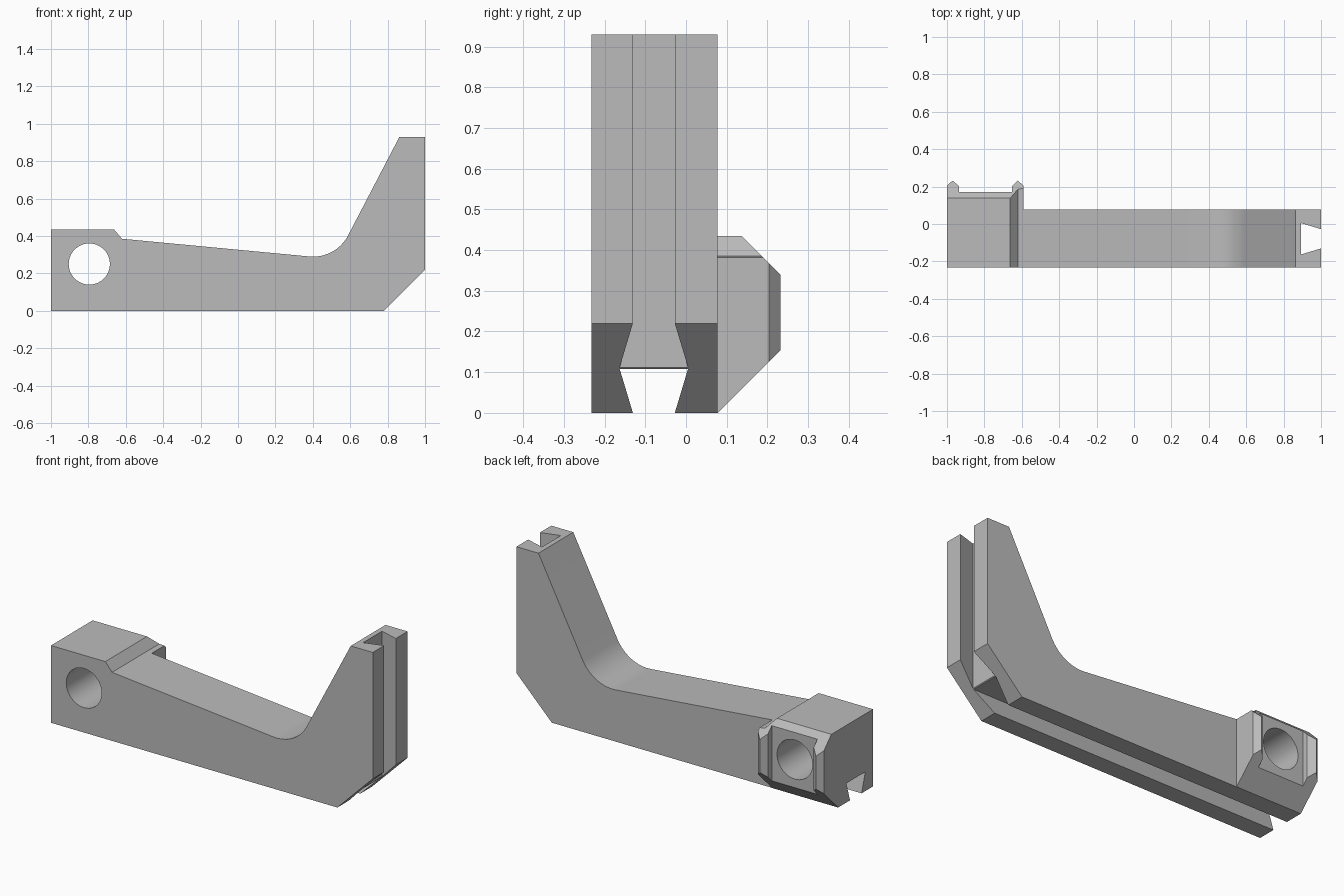
import bpy, bmesh
from math import pi, cos, sin, radians
from mathutils import Vector

cube = bpy.data.objects.get("Cube")
if cube:
    bpy.data.objects.remove(cube)

grey = bpy.data.materials.new("plain_grey")
grey.use_nodes = True
colour = (0.5, 0.5, 0.5, 1)
grey.diffuse_color = colour
grey.node_tree.nodes["Principled BSDF"].inputs["Base Color"].default_value = colour


def prism(name, outline, axis, low, high):
    """Extrude a 2D outline along the given axis (the other two axes in order)."""
    def place(p, depth):
        co = list(p)
        co.insert("xyz".index(axis), depth)
        return co
    bm = bmesh.new()
    face = bm.faces.new([bm.verts.new(place(p, low)) for p in outline])
    moved = bmesh.ops.extrude_face_region(bm, geom=[face])["geom"]
    verts = [v for v in moved if isinstance(v, bmesh.types.BMVert)]
    bmesh.ops.translate(bm, verts=verts, vec=place((0, 0), high - low))
    bmesh.ops.recalc_face_normals(bm, faces=bm.faces)
    mesh = bpy.data.meshes.new(name)
    bm.to_mesh(mesh)
    bm.free()
    mesh.materials.append(grey)
    obj = bpy.data.objects.new(name, mesh)
    bpy.context.collection.objects.link(obj)
    return obj


def fillet(before, corner, after, reach, steps=16):
    """Points of an arc tangent to both edges at a corner."""
    before, corner, after = map(Vector, (before, corner, after))
    a, b = (before - corner).normalized(), (after - corner).normalized()
    half = a.angle(b) / 2
    radius = reach * sin(half) / cos(half)
    centre = corner + (a + b).normalized() * reach / cos(half)
    start, end = corner + a * reach - centre, corner + b * reach - centre
    sweep = pi - 2 * half
    return [centre + (start * sin(sweep * (1 - i / steps))
                      + end * sin(sweep * i / steps)) / sin(sweep)
            for i in range(steps + 1)]


def cut(target, cutter):
    cutter.hide_render = True
    mod = target.modifiers.new("cut", "BOOLEAN")
    mod.operation, mod.solver, mod.object = "DIFFERENCE", "EXACT", cutter
    bpy.ops.object.modifier_apply(modifier=mod.name)
    bpy.data.objects.remove(cutter)


# Bracket side profile with a rounded inner bend
shelf, bend, tip = (-0.62, 0.385), (0.523, 0.277), (0.863, 0.93)
outline = [(-1, 0), (0.78, 0), (1, 0.22), (1, 0.93), tip]
outline += reversed(fillet(shelf, bend, tip, 0.142))
outline += [shelf, (-0.662, 0.434), (-1, 0.434)]
bracket = prism("bracket", outline, "y", -0.232, 0.25)
bpy.context.view_layer.objects.active = bracket
bracket.select_set(True)

# Thin the arm, leaving the mounting boss at the back
cut(bracket, prism("arm_cutter", [(-0.59, 0.077), (1.2, 0.077), (1.2, 0.4), (-0.59, 0.4)],
                   "z", -0.1, 1.1))

# Locating ridges either side of the boss recess
ridges = [(-1.1, 0.115), (-0.97, 0.232), (-0.936, 0.203), (-0.936, 0.17),
          (-0.652, 0.17), (-0.652, 0.203), (-0.621, 0.232), (-0.49, 0.115),
          (-0.49, 0.4), (-1.1, 0.4)]
cut(bracket, prism("ridge_cutter", ridges, "z", -0.1, 0.6))

# Sloping underside and top edge of the boss
cut(bracket, prism("boss_under_cutter", [(0.058, -0.02), (0.338, 0.26), (0.338, -0.02)],
                   "x", -1.1, -0.58))
cut(bracket, prism("boss_top_cutter", [(0.037, 0.535), (0.337, 0.235), (0.337, 0.535)],
                   "x", -1.1, -0.58))

# Dovetail slots along the underside and up the end face
middle, mouth, root, depth = -0.079, 0.0515, 0.084, 0.108
flare = (root - mouth) / depth
over = 0.05
dovetail = [(-(mouth - flare * over), -over), (mouth - flare * over, -over),
            (root, depth), (-root, depth)]
cut(bracket, prism("bottom_slot_cutter", [(middle + w, d) for w, d in dovetail],
                   "x", -1.1, 1.1))
cut(bracket, prism("end_slot_cutter", [(1 - d, middle + w) for w, d in dovetail],
                   "z", -0.1, 1.1))

# Round through hole
hole = [(-0.795 + 0.11 * cos(2 * pi * i / 64), 0.25 + 0.11 * sin(2 * pi * i / 64))
        for i in range(64)]
cut(bracket, prism("hole_cutter", hole, "y", -0.4, 0.4))

bpy.ops.object.shade_smooth_by_angle(angle=radians(20))
